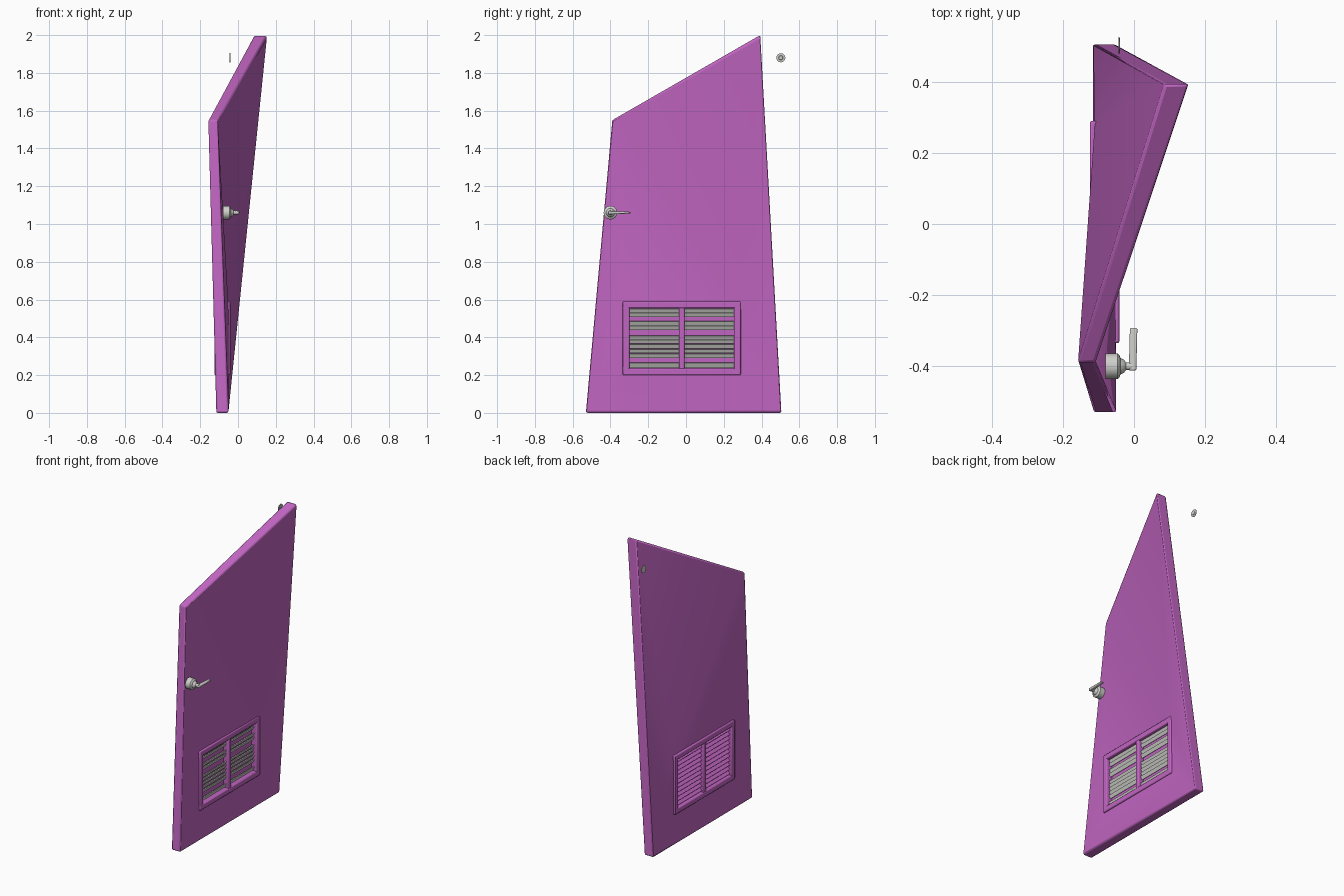
import bpy, bmesh, math
from mathutils import Matrix, Vector

if "Cube" in bpy.data.objects:
    bpy.data.objects.remove(bpy.data.objects["Cube"])


def material(name, color):
    m = bpy.data.materials.new(name)
    m.use_nodes = True
    m.diffuse_color = (*color, 1)
    m.node_tree.nodes["Principled BSDF"].inputs["Base Color"].default_value = (*color, 1)
    return m


purple = material("orchid paint", (0.53, 0.13, 0.53))
metal = material("pale metal", (0.62, 0.62, 0.59))


def finish(bm, name, mat, bevel=0.0, segments=2):
    bmesh.ops.recalc_face_normals(bm, faces=bm.faces)
    mesh = bpy.data.meshes.new(name)
    bm.to_mesh(mesh)
    bm.free()
    ob = bpy.data.objects.new(name, mesh)
    bpy.context.collection.objects.link(ob)
    mesh.materials.append(mat)
    if bevel:
        mod = ob.modifiers.new("Bevel", "BEVEL")
        mod.width, mod.segments = bevel, segments
        mod.limit_method = "ANGLE"
        mod.angle_limit = math.radians(40)
    bpy.ops.object.select_all(action="DESELECT")
    ob.select_set(True)
    bpy.context.view_layer.objects.active = ob
    bpy.ops.object.shade_smooth_by_angle(angle=math.radians(35))
    return ob


def add_box(bm, center, size, tilt=0.0):
    mat = (Matrix.Translation(center) @ Matrix.Rotation(tilt, 4, "Y")
           @ Matrix.Diagonal((*size, 1)))
    bmesh.ops.create_cube(bm, size=1, matrix=mat)


def lathe_x(bm, origin, profile, sides=24):
    # Solid of revolution about x from (offset, radius) pairs
    rings = []
    for dx, r in profile:
        rings.append([bm.verts.new(Vector(origin) + Vector((dx, r * math.cos(a), r * math.sin(a))))
                      for a in (math.tau * i / sides for i in range(sides))])
    for lo, hi in zip(rings, rings[1:]):
        for i in range(sides):
            j = (i + 1) % sides
            bm.faces.new((lo[i], lo[j], hi[j], hi[i]))
    bm.faces.new(rings[0])
    bm.faces.new(rings[-1])


# Warped door leaf with a rectangular vent opening
VY0, VY1, VZ0, VZ1 = -0.335, 0.29, 0.20, 0.59
inset = 0.02
hole = [(VY0 + inset, VZ0 + inset), (VY1 - inset, VZ0 + inset),
        (VY1 - inset, VZ1 - inset), (VY0 + inset, VZ1 - inset)]
outer = [(-0.53, 0), (0.505, 0), (0.393, 2.0), (-0.39, 1.55)]
bm = bmesh.new()
sides = []
for outer_x, hole_x in (((-0.05, -0.05, 0.155, -0.108), -0.05),
                        ((-0.115, -0.115, 0.085, -0.158), -0.11)):
    vs = [bm.verts.new((x, y, z)) for x, (y, z) in zip(outer_x, outer)]
    vs += [bm.verts.new((hole_x, y, z)) for y, z in hole]
    sides.append(vs)
    for f in ((0, 1, 5, 4), (1, 2, 6), (1, 6, 5), (2, 3, 6), (3, 7, 6), (0, 7, 3), (0, 4, 7)):
        bm.faces.new([vs[i] for i in f])
p, q = sides
for start in (0, 4):
    for i in range(4):
        a, b = start + i, start + (i + 1) % 4
        bm.faces.new((p[a], p[b], q[b], q[a]))
finish(bm, "door_leaf", purple, 0.009)

# Vent frame with centre mullion
bm = bmesh.new()
cx, depth = -0.0825, 0.083
cy, cz = (VY0 + VY1) / 2, (VZ0 + VZ1) / 2
rail = 0.036
for z in (VZ0 + rail / 2, VZ1 - rail / 2):
    add_box(bm, (cx, cy, z), (depth, VY1 - VY0, rail))
for y in (VY0 + rail / 2, VY1 - rail / 2):
    add_box(bm, (cx, y, cz), (depth, rail, VZ1 - VZ0))
add_box(bm, (cx, cy, cz), (depth - 0.004, 0.03, VZ1 - VZ0 - rail))
finish(bm, "vent_frame", purple, 0.006)

# Painted backing and louvres on the -x side
bm = bmesh.new()
add_box(bm, (-0.085, cy, cz), (0.008, VY1 - VY0 - 0.05, VZ1 - VZ0 - 0.05))
columns = [cy - 0.147, cy + 0.147]
rows = 11
for y in columns:
    for i in range(rows):
        z = VZ0 + 0.052 + i * 0.0287
        add_box(bm, (-0.1, y, z), (0.026, 0.27, 0.006), math.radians(-40))
finish(bm, "painted_louvres", purple)

# Metal slats on the +x side, in uneven groups
bm = bmesh.new()
for y in columns:
    for z, height in ((0.252, 0.028), (0.302, 0.024), (0.328, 0.022), (0.353, 0.022),
                      (0.378, 0.022), (0.4, 0.02), (0.45, 0.024), (0.475, 0.024),
                      (0.52, 0.022), (0.542, 0.022)):
        add_box(bm, (-0.066, y, z), (0.006, 0.272, height), math.radians(25))
finish(bm, "metal_slats", metal)

# Handle rosette, neck and lever
HY, HZ = -0.4, 1.06
bm = bmesh.new()
lathe_x(bm, (-0.05, HY, HZ), [(-0.03, 0.036), (0.004, 0.036), (0.009, 0.031), (0.012, 0.023),
                              (0.022, 0.018), (0.027, 0.011), (0.045, 0.011)])
finish(bm, "handle_rosette", metal)
bm = bmesh.new()
add_box(bm, (-0.004, HY + 0.048, HZ), (0.021, 0.12, 0.018))
for v in bm.verts:
    if v.co.y > HY:
        v.co.z = HZ + (v.co.z - HZ) * 0.5
        v.co.x += 0.003
finish(bm, "handle_lever", metal, 0.005, 3)

# Small round plate high on the hinge side, with a raised centre
bm = bmesh.new()
lathe_x(bm, (-0.042, 0.502, 1.88), [(-0.002, 0.024), (0.001, 0.024), (0.002, 0.02),
                                    (0.001, 0.012), (0.003, 0.01)])
finish(bm, "round_plate", metal)
